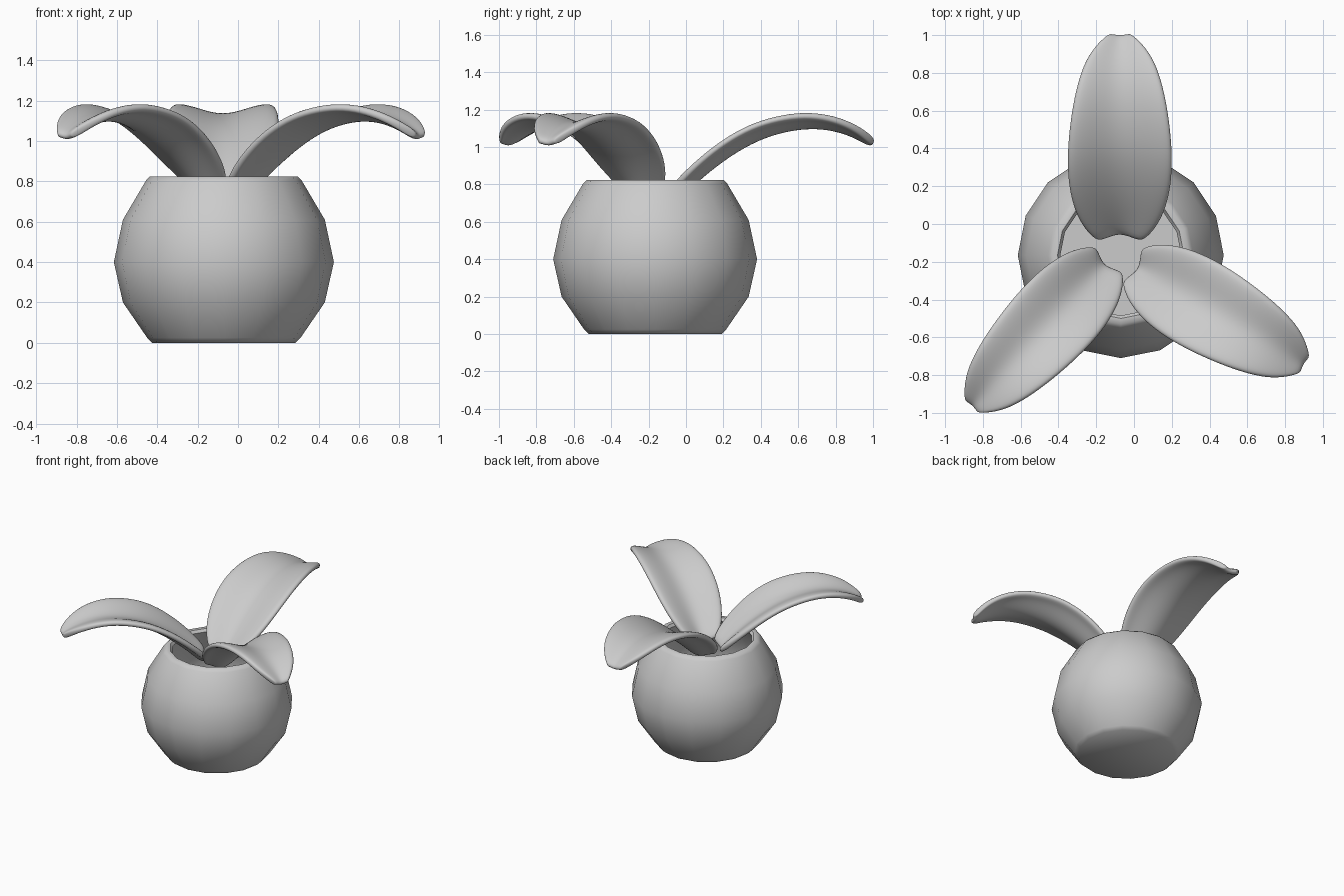
import bpy, bmesh, math
from mathutils import Vector, Matrix

cube = bpy.data.objects.get("Cube")
if cube:
    bpy.data.objects.remove(cube, do_unlink=True)

# One plain clay colour
clay = bpy.data.materials.new("grey_clay")
clay.use_nodes = True
clay.diffuse_color = (0.6, 0.6, 0.6, 1)
clay.node_tree.nodes["Principled BSDF"].inputs["Base Color"].default_value = (0.6, 0.6, 0.6, 1)


def finish(bm, name, angle):
    bmesh.ops.recalc_face_normals(bm, faces=bm.faces)
    mesh = bpy.data.meshes.new(name)
    bm.to_mesh(mesh)
    bm.free()
    mesh.materials.append(clay)
    obj = bpy.data.objects.new(name, mesh)
    bpy.context.collection.objects.link(obj)
    bpy.ops.object.select_all(action='DESELECT')
    obj.select_set(True)
    bpy.context.view_layer.objects.active = obj
    bpy.ops.object.shade_smooth_by_angle(angle=math.radians(angle))
    return obj


# Hollow round pot: outer wall, rounded rim, inner wall and floor
POT_CENTRE = Vector((-0.07, -0.165, 0))
profile = [(0, 0), (0.355, 0), (0.38, 0.025), (0.5, 0.2), (0.545, 0.4),
           (0.5, 0.61), (0.385, 0.805), (0.365, 0.825), (0.335, 0.825),
           (0.32, 0.805), (0.45, 0.6), (0.49, 0.4), (0.45, 0.22),
           (0.34, 0.06), (0, 0.06)]
bm = bmesh.new()
pts = [bm.verts.new((r, 0, z)) for r, z in profile]
edges = [bm.edges.new(pair) for pair in zip(pts, pts[1:])]
bmesh.ops.spin(bm, geom=pts + edges, cent=(0, 0, 0), axis=(0, 0, 1),
               angle=math.tau, steps=16, use_merge=False)
bmesh.ops.remove_doubles(bm, verts=bm.verts, dist=0.0005)
bmesh.ops.translate(bm, verts=bm.verts, vec=POT_CENTRE)
finish(bm, "pot", 50)

# Leaf stations: distance along, height, half width, cup depth
STATIONS = [(0, 0.725, 0.12, 0.045), (0.07, 0.795, 0.19, 0.055),
            (0.17, 0.885, 0.24, 0.06), (0.29, 0.975, 0.268, 0.065),
            (0.42, 1.05, 0.275, 0.065), (0.55, 1.095, 0.265, 0.06),
            (0.68, 1.117, 0.245, 0.055), (0.8, 1.112, 0.215, 0.045),
            (0.9, 1.085, 0.175, 0.035), (0.975, 1.05, 0.12, 0.025),
            (1.035, 1.015, 0.055, 0.01)]
COLUMNS = 8


def leaf(name, base, heading, length, width):
    """Arched, cupped blade that grows from base towards heading."""
    turn = Matrix.Rotation(math.radians(heading), 3, 'Z')
    bm = bmesh.new()
    rows = []
    for i, (s, z, half, cup) in enumerate(STATIONS):
        before = STATIONS[max(i - 1, 0)]
        after = STATIONS[min(i + 1, len(STATIONS) - 1)]
        normal = Vector((before[1] - after[1], 0, after[0] - before[0])).normalized()
        row = []
        for j in range(COLUMNS + 1):
            v = 2 * j / COLUMNS - 1
            lift = cup * (1 - math.cos(math.pi * v)) / 2
            p = Vector((s * length, v * half * width, z)) + normal * lift
            row.append(bm.verts.new(turn @ p + Vector((*base, 0))))
        rows.append(row)
    for a, b in zip(rows, rows[1:]):
        for j in range(COLUMNS):
            bm.faces.new((a[j], b[j], b[j + 1], a[j + 1]))
    obj = finish(bm, name, 180)
    thick = obj.modifiers.new("thickness", 'SOLIDIFY')
    thick.thickness = 0.042
    thick.offset = 0
    smooth = obj.modifiers.new("rounding", 'SUBSURF')
    smooth.levels = smooth.render_levels = 2


leaf("back_leaf", (-0.075, -0.055), 90, 1.02, 1.02)
leaf("left_leaf", (0.02, -0.235), -30, 0.98, 0.89)
leaf("right_leaf", (-0.155, -0.215), 226.8, 0.99, 0.86)
